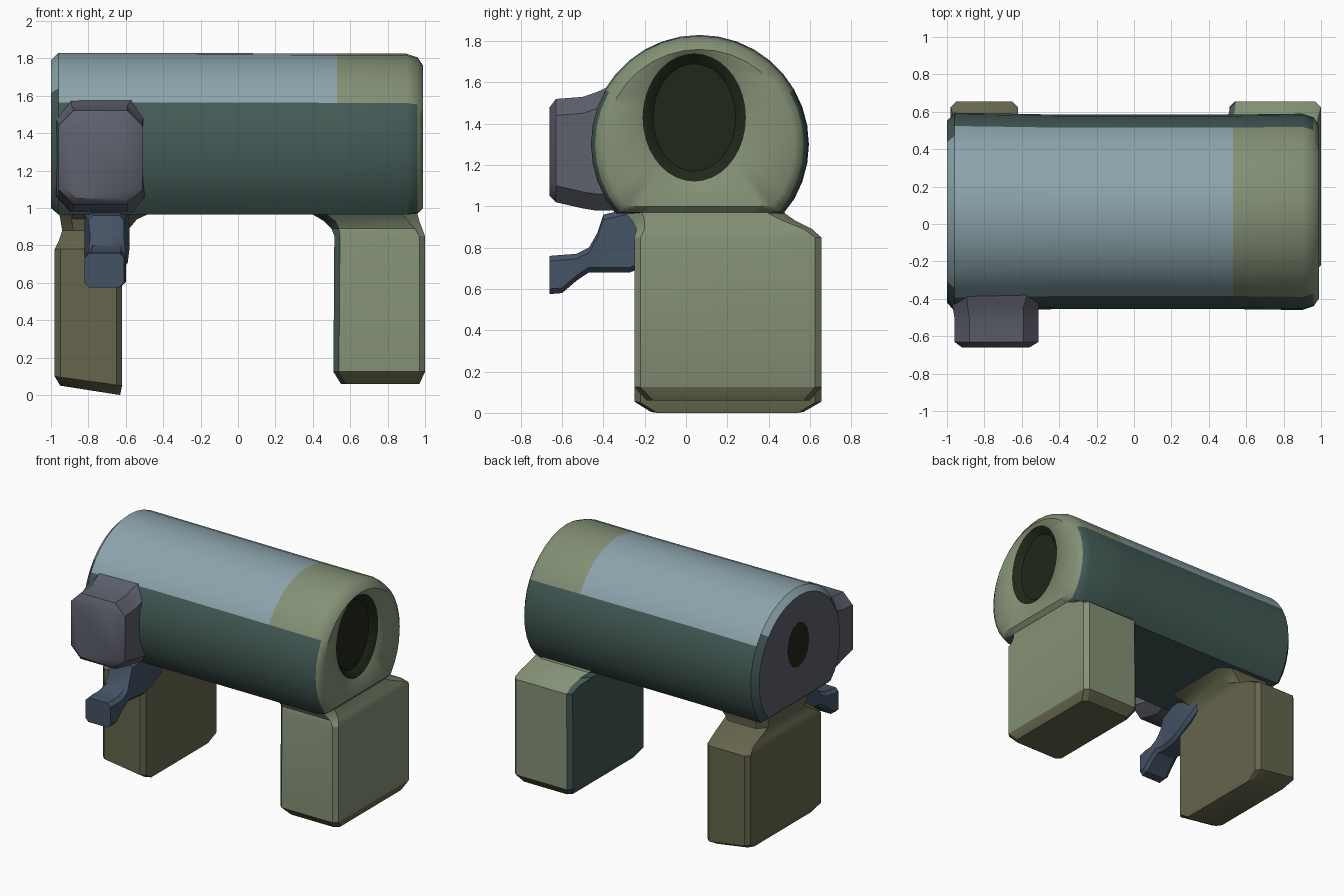
import bpy, bmesh, math

if "Cube" in bpy.data.objects:
    bpy.data.objects.remove(bpy.data.objects["Cube"])


def mat(name, r, g, b):
    m = bpy.data.materials.new(name)
    m.diffuse_color = (r, g, b, 1)
    m.use_nodes = True
    m.node_tree.nodes["Principled BSDF"].inputs["Base Color"].default_value = m.diffuse_color
    return m


BLUE = mat("pale_blue", 0.26, 0.37, 0.41)
TEAL = mat("dark_teal", 0.055, 0.10, 0.09)
SAGE = mat("sage", 0.23, 0.28, 0.18)
OLIVE = mat("olive", 0.13, 0.13, 0.075)
DARK = mat("hollow_dark", 0.015, 0.02, 0.01)
MAUVE = mat("grey_mauve", 0.11, 0.115, 0.15)
NAVY = mat("navy", 0.06, 0.085, 0.13)


def loft(name, rings, mats, pick=None, angle=30):
    """Skin a stack of equal-length rings, cap both ends."""
    bm = bmesh.new()
    vs = [[bm.verts.new(p) for p in ring] for ring in rings]
    n = len(vs[0])
    for a, b in zip(vs, vs[1:]):
        for i in range(n):
            bm.faces.new((a[i], a[(i + 1) % n], b[(i + 1) % n], b[i]))
    bm.faces.new(vs[0][::-1])
    bm.faces.new(vs[-1])
    bmesh.ops.recalc_face_normals(bm, faces=bm.faces)
    if pick:
        for f in bm.faces:
            f.material_index = pick(f.calc_center_median())
    me = bpy.data.meshes.new(name)
    bm.to_mesh(me)
    bm.free()
    ob = bpy.data.objects.new(name, me)
    bpy.context.collection.objects.link(ob)
    for m in mats:
        me.materials.append(m)
    bpy.ops.object.select_all(action='DESELECT')
    ob.select_set(True)
    bpy.context.view_layer.objects.active = ob
    bpy.ops.object.shade_smooth_by_angle(angle=math.radians(angle))
    return ob


def rect(u0, u1, v0, v1, c):
    """Rectangle with chamfered corners as (u, v) pairs."""
    return [(u0 + c, v0), (u1 - c, v0), (u1, v0 + c), (u1, v1 - c),
            (u1 - c, v1), (u0 + c, v1), (u0, v1 - c), (u0, v0 + c)]


# Barrel: round tube with a flattened underside, recess in the right end
def tube_ring(x, ry, rz, cy=0.065, cz=1.30, floor=0.965, n=36):
    pts = []
    for i in range(n):
        a = 2 * math.pi * i / n
        pts.append((x, cy + ry * math.cos(a), max(floor, cz + rz * math.sin(a))))
    return pts


def barrel_colour(c):
    if c.x < -0.99:
        return 4
    if math.hypot((c.y - 0.04) / 0.26, (c.z - 1.43) / 0.31) < 1.02 and c.x > 0.9:
        return 3
    if c.x > 0.94 or (c.x > 0.55 and c.z > 1.58):
        return 2
    return 0 if c.z > 1.6 else 1


loft("barrel", [
    tube_ring(-1.0, 0.485, 0.49, floor=1.0),
    tube_ring(-0.96, 0.53, 0.53),
    tube_ring(-0.4, 0.52, 0.53),
    tube_ring(0.53, 0.52, 0.525),
    tube_ring(0.90, 0.525, 0.525),
    tube_ring(0.96, 0.505, 0.505, floor=0.97),
    tube_ring(0.99, 0.46, 0.46, floor=1.0),
    tube_ring(0.975, 0.25, 0.31, 0.04, 1.43),
    tube_ring(0.93, 0.20, 0.26, 0.04, 1.43),
], [BLUE, TEAL, SAGE, DARK, MAUVE], barrel_colour, 40)

# Dark patch on the left end
loft("left_end_patch", [tube_ring(x, 0.13, 0.17, 0.08, 1.42, n=12)
                        for x in (-1.001, -0.99)], [DARK])


# Legs: blocks with a neck blending into the barrel; tilt drops the inner edge
def leg(name, sections, mats, pick=None):
    rings = []
    for x0, x1, y0, y1, z, tilt, c in sections:
        rings.append([(x, y, z - tilt * (x - x0) / (x1 - x0))
                      for x, y in rect(x0, x1, y0, y1, c)])
    loft(name, rings, mats, pick)


leg("right_leg", [
    (0.55, 0.97, -0.19, 0.60, 0.06, 0, 0.03),
    (0.51, 1.00, -0.25, 0.655, 0.125, 0, 0.03),
    (0.515, 1.00, -0.25, 0.655, 0.85, 0, 0.03),
    (0.50, 0.985, -0.24, 0.61, 0.89, 0, 0.04),
    (0.46, 0.97, -0.26, 0.53, 0.93, 0, 0.06),
    (0.40, 0.96, -0.29, 0.48, 0.965, 0, 0.08),
    (0.34, 0.95, -0.30, 0.46, 1.02, 0, 0.08),
], [SAGE, OLIVE, TEAL],
    lambda c: 2 if c.x < 0.55 else (1 if c.z < 0.1 else 0))

leg("left_leg", [
    (-0.95, -0.63, -0.17, 0.57, 0.05, 0.05, 0.03),
    (-0.98, -0.62, -0.25, 0.655, 0.10, 0.05, 0.03),
    (-0.98, -0.62, -0.25, 0.655, 0.78, 0, 0.03),
    (-0.96, -0.62, -0.21, 0.60, 0.82, 0, 0.04),
    (-0.94, -0.59, -0.14, 0.42, 0.88, 0, 0.06),
    (-0.95, -0.54, -0.16, 0.42, 0.94, 0, 0.06),
    (-0.96, -0.44, -0.22, 0.44, 0.985, 0, 0.08),
], [OLIVE])

# Side pod on the front left of the barrel
loft("side_pod", [[(x, y, z) for x, z in rect(x0, x1, z0, z1, c)]
                  for y, x0, x1, z0, z1, c in (
    (-0.66, -0.92, -0.56, 1.05, 1.48, 0.06),
    (-0.63, -0.96, -0.51, 1.02, 1.52, 0.08),
    (-0.50, -0.96, -0.51, 0.99, 1.53, 0.08),
    (-0.44, -0.97, -0.51, 0.98, 1.55, 0.08),
    (-0.28, -0.98, -0.46, 0.98, 1.62, 0.08))], [MAUVE], None, 40)

# Trigger: bent lever reaching forward beside the left leg
loft("trigger_lever", [[(x, y, z) for x, z in rect(x0, x1, z0, z1, 0.025)]
                       for y, x0, x1, z0, z1 in (
    (-0.66, -0.82, -0.61, 0.575, 0.76),
    (-0.60, -0.82, -0.60, 0.58, 0.765),
    (-0.53, -0.81, -0.60, 0.64, 0.77),
    (-0.47, -0.80, -0.60, 0.68, 0.80),
    (-0.43, -0.79, -0.61, 0.68, 0.87),
    (-0.40, -0.80, -0.61, 0.68, 0.96),
    (-0.27, -0.82, -0.59, 0.68, 0.99),
    (-0.10, -0.82, -0.58, 0.76, 1.00),
    (0.02, -0.80, -0.60, 0.86, 1.00))], [NAVY])
